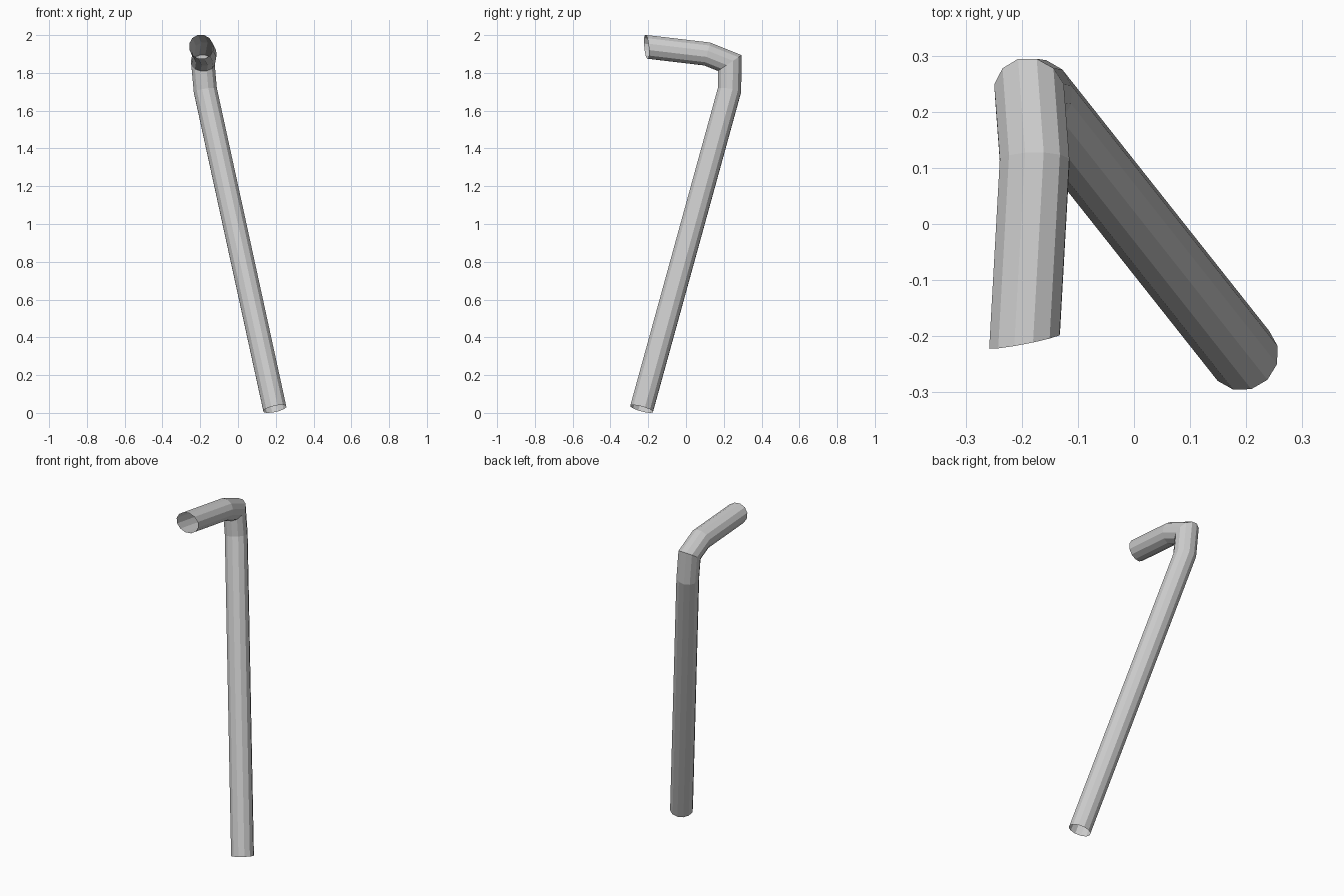
import bpy, bmesh
from math import cos, sin, pi, radians
from mathutils import Vector

if "Cube" in bpy.data.objects:
    bpy.data.objects.remove(bpy.data.objects["Cube"])

SIDES, RADIUS = 12, 0.064

# Centre line of the bent tube, bottom to tip
path = [Vector(p) for p in (
    (0.195, -0.235, 0.021),
    (-0.173, 0.230, 1.708),
    (-0.186, 0.232, 1.852),
    (-0.177, 0.112, 1.900),
    (-0.195, -0.209, 1.938))]
dirs = [(b - a).normalized() for a, b in zip(path, path[1:])]

# Ring planes: square at the base, mitred at bends, slanted at the tip
normals = [dirs[0]] + [(a + b).normalized() for a, b in zip(dirs, dirs[1:])]
normals.append(Vector((0.19, -1, -0.08)).normalized())

# First ring
u = (Vector((1, 0, 0)) - dirs[0] * dirs[0].x).normalized()
v = dirs[0].cross(u)
ring = []
for i in range(SIDES):
    a = radians(13) + 2 * pi * i / SIDES
    ring.append(path[0] + RADIUS * (cos(a) * u + sin(a) * v))

# Sweep the ring along each segment onto the next plane, ends left open
bm = bmesh.new()
prev = [bm.verts.new(p) for p in ring]
for d, c, n in zip(dirs, path[1:], normals[1:]):
    ring = [p + d * ((c - p).dot(n) / d.dot(n)) for p in ring]
    cur = [bm.verts.new(p) for p in ring]
    for i in range(SIDES):
        j = (i + 1) % SIDES
        bm.faces.new((prev[i], prev[j], cur[j], cur[i]))
    prev = cur

mesh = bpy.data.meshes.new("bent_tube")
bm.to_mesh(mesh)
bm.free()
bpy.context.collection.objects.link(bpy.data.objects.new("bent_tube", mesh))
